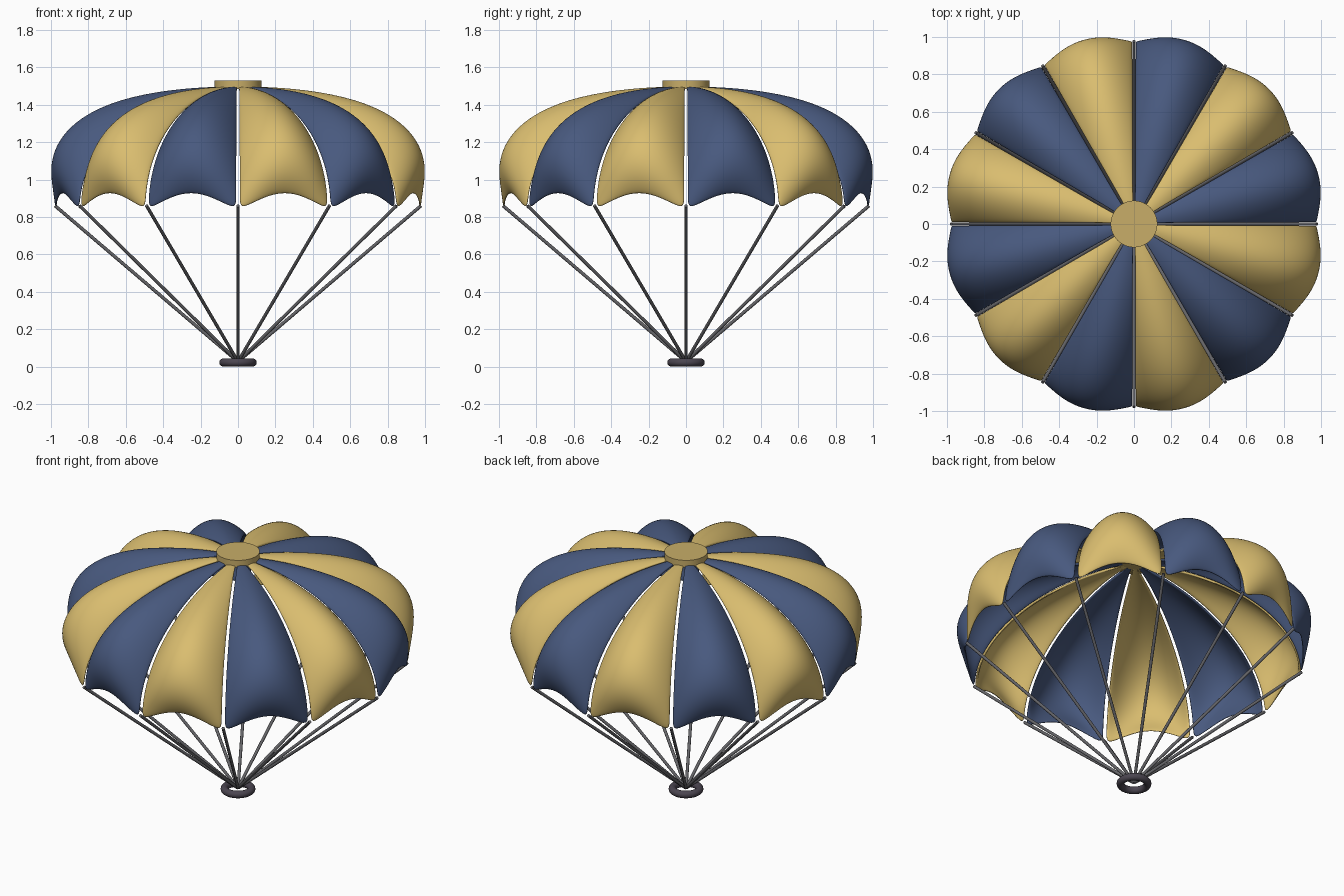
import bpy, bmesh
from math import sin, cos, pi, radians
from mathutils import Vector

if "Cube" in bpy.data.objects:
    bpy.data.objects.remove(bpy.data.objects["Cube"])

N = 12                      # panels
R, Z_RIM, RISE = 0.975, 0.84, 0.65


def material(name, col):
    m = bpy.data.materials.new(name)
    m.diffuse_color = (*col, 1)
    m.use_nodes = True
    m.node_tree.nodes["Principled BSDF"].inputs["Base Color"].default_value = m.diffuse_color
    return m


blue = material("blue_cloth", (0.065, 0.10, 0.21))
gold = material("gold_cloth", (0.70, 0.51, 0.16))
cap_gold = material("cap_gold", (0.58, 0.42, 0.14))
cord_grey = material("cord_grey", (0.13, 0.13, 0.14))
ring_dark = material("ring_dark", (0.07, 0.06, 0.08))


def canopy_point(u, v, start):
    """u runs from crown to rim, v across one panel."""
    arch = sin(pi * v)
    t = u - 0.085 * arch ** 1.2 * u ** 4          # scalloped rim
    a = t * pi / 2
    n = Vector((sin(a) / R, cos(a) / RISE)).normalized()
    d = 0.135 * sin(pi * u ** 1.9) * arch ** 0.9  # billow along the normal
    r = R * sin(a) + d * n.x
    z = Z_RIM + RISE * cos(a) + d * n.y
    gap = min(0.007 / r, 0.06)
    ang = start + gap + v * (2 * pi / N - 2 * gap)
    return r * cos(ang), r * sin(ang), z


def panel(i, nu=12, nv=8):
    bm = bmesh.new()
    rows = [[bm.verts.new(canopy_point(0.03 + 0.97 * j / nu, k / nv, i * 2 * pi / N))
             for k in range(nv + 1)] for j in range(nu + 1)]
    for j in range(nu):
        for k in range(nv):
            f = bm.faces.new((rows[j][k], rows[j + 1][k], rows[j + 1][k + 1], rows[j][k + 1]))
            f.smooth = True
    me = bpy.data.meshes.new(f"canopy_panel_{i + 1}")
    bm.to_mesh(me)
    bm.free()
    me.materials.append(gold if i % 2 else blue)
    ob = bpy.data.objects.new(me.name, me)
    bpy.context.collection.objects.link(ob)
    s = ob.modifiers.new("thickness", 'SOLIDIFY')
    s.thickness, s.offset = 0.016, 0
    ob.modifiers.new("smooth", 'SUBSURF').levels = 2
    ob.modifiers["smooth"].render_levels = 2


def cord(i):
    a = i * 2 * pi / N
    top = Vector((0.978 * cos(a), 0.978 * sin(a), 0.86))
    low = Vector((0.004 * cos(a), 0.004 * sin(a), 0.03))
    axis = top - low
    bpy.ops.mesh.primitive_cylinder_add(vertices=12, radius=0.009, depth=axis.length,
                                        location=(top + low) / 2,
                                        rotation=axis.to_track_quat('Z', 'Y').to_euler())
    finish(f"cord_{i + 1}", cord_grey)


def finish(name, mat):
    ob = bpy.context.object
    ob.name = name
    ob.data.materials.append(mat)
    bpy.ops.object.shade_smooth_by_angle(angle=radians(40))


# Canopy panels and suspension cords
for i in range(N):
    panel(i)
    cord(i)

# Crown cap
bpy.ops.mesh.primitive_cylinder_add(vertices=48, radius=0.125, depth=0.045, location=(0, 0, 1.506))
finish("crown_cap", cap_gold)

# Harness ring
bpy.ops.mesh.primitive_torus_add(major_radius=0.078, minor_radius=0.022, major_segments=48,
                                 minor_segments=16, location=(0, 0, 0.022))
finish("harness_ring", ring_dark)
